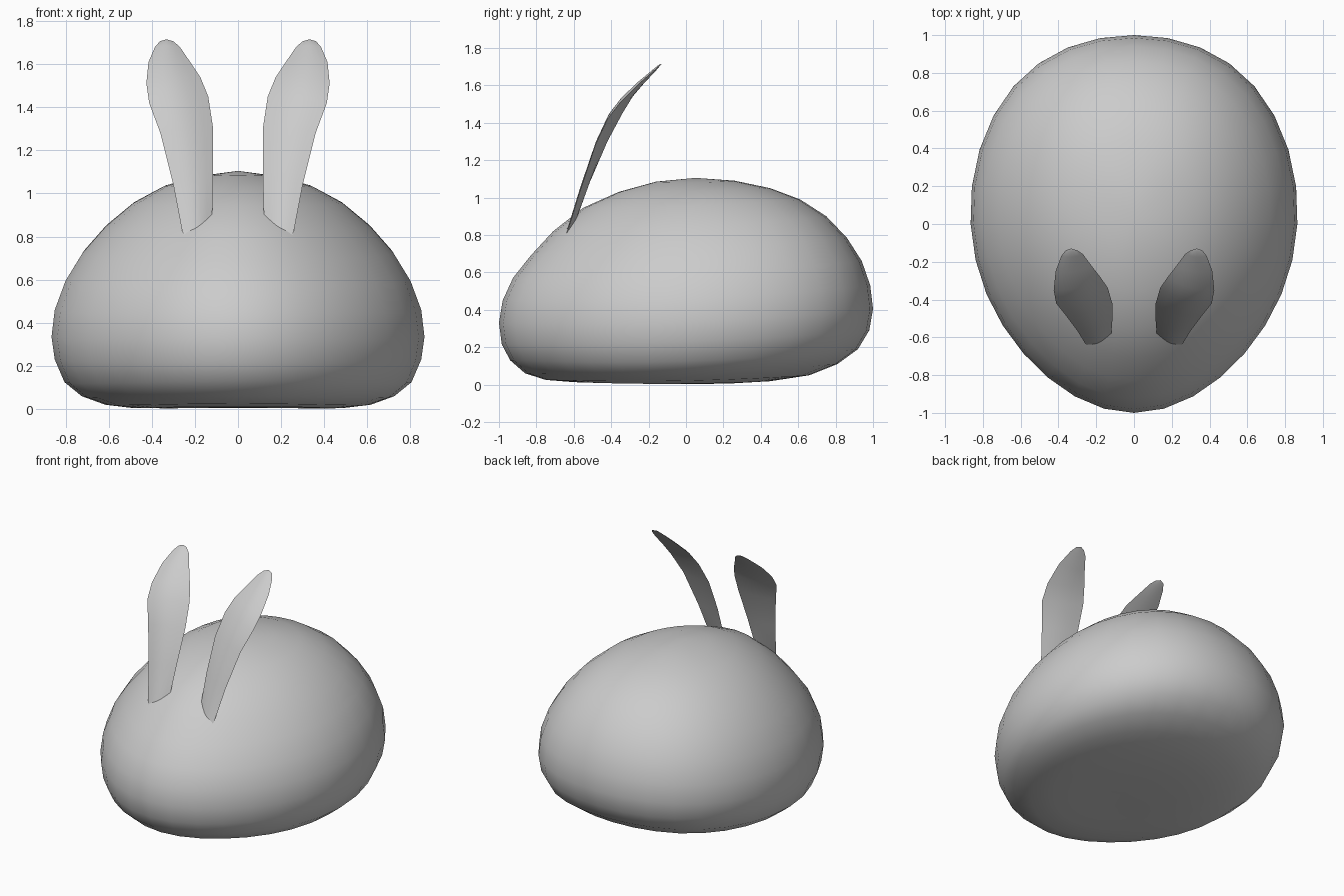
import bpy, bmesh, math
from mathutils import Vector

if "Cube" in bpy.data.objects:
    bpy.data.objects.remove(bpy.data.objects["Cube"])

def loft(name, rings, start, end):
    """Closed skin through equal-length rings; start/end are pole points or None for flat caps."""
    bm = bmesh.new()
    vr = [[bm.verts.new(p) for p in r] for r in rings]
    n = len(vr[0])
    for a, b in zip(vr, vr[1:]):
        for i in range(n):
            j = (i + 1) % n
            bm.faces.new((a[i], a[j], b[j], b[i]))
    for ring, pole in ((vr[0], start), (vr[-1], end)):
        if pole is None:
            bm.faces.new(ring)
        else:
            v = bm.verts.new(pole)
            for i in range(n):
                bm.faces.new((ring[i], ring[(i + 1) % n], v))
    bmesh.ops.recalc_face_normals(bm, faces=bm.faces)
    me = bpy.data.meshes.new(name)
    bm.to_mesh(me)
    bm.free()
    ob = bpy.data.objects.new(name, me)
    bpy.context.collection.objects.link(ob)
    bpy.ops.object.select_all(action='DESELECT')
    ob.select_set(True)
    bpy.context.view_layer.objects.active = ob
    bpy.ops.object.shade_smooth_by_angle(angle=math.radians(60))
    return ob

# Body: rows of (front y, front z, back y, back z, side x, side z)
ROWS = [
    (-.16, 1.085, .26, 1.09, .18, 1.08), (-.36, 1.03, .45, 1.05, .34, 1.035),
    (-.55, .945, .61, .99, .485, .955), (-.71, .82, .75, .90, .615, .845),
    (-.83, .69, .86, .785, .72, .725), (-.925, .57, .94, .66, .80, .595),
    (-.98, .45, .985, .53, .85, .46), (-1.0, .33, 1.0, .405, .865, .335),
    (-.985, .215, .98, .29, .85, .23), (-.94, .13, .92, .19, .805, .125),
    (-.86, .06, .81, .11, .725, .06), (-.75, .025, .66, .05, .615, .02),
    (-.60, .013, .45, .018, .48, .004), (-.43, .012, .24, .006, .33, .004),
    (-.25, .012, .05, .006, .17, .006)]

def body_ring(row):
    fy, fz, by, bz, sx, sz = row
    pts = []
    for k in range(32):
        a = 2 * math.pi * k / 32
        s, c = math.sin(a), math.cos(a)
        half = (by - fy) / 2
        pts.append((sx * c * (1 + .06 * s),
                    (fy + by) / 2 + half * s + .022 * half * math.sin(2 * a) ** 2,
                    sz + (bz - fz) / 2 * s + ((bz + fz) / 2 - sz) * s * s))
    return pts

loft("body", [body_ring(r) for r in ROWS], (0, .05, 1.105), (0, -.1, .008))

# Ears: outer and inner edge points, joined by a thin lens section
EDGES = [
    ((.235, -.66, .76), (.122, -.60, .83)), ((.26, -.63, .83), (.12, -.58, .90)),
    ((.30, -.565, 1.04), (.115, -.515, 1.08)), ((.36, -.485, 1.28), (.115, -.42, 1.30)),
    ((.412, -.42, 1.42), (.138, -.34, 1.45)), ((.425, -.35, 1.51), (.175, -.285, 1.54)),
    ((.415, -.25, 1.61), (.222, -.225, 1.61)), ((.385, -.17, 1.68), (.27, -.16, 1.68)),
    ((.362, -.14, 1.706), (.30, -.14, 1.706))]

def ear_ring(outer, inner):
    o, i = Vector(outer), Vector(inner)
    w = (o - i).length
    n = Vector((.1, -.85, .5)).normalized()
    ts = [k / 6 for k in range(7)]
    front = [o.lerp(i, t) + n * w * .10 * math.sin(math.pi * t) for t in ts]
    back = [o.lerp(i, t) - n * w * .03 * math.sin(math.pi * t) for t in ts[-2:0:-1]]
    return front + back

ears = loft("ears", [ear_ring(o, i) for o, i in EDGES], None, (.332, -.13, 1.715))
mirror = ears.modifiers.new("mirror", 'MIRROR')
mirror.use_axis[0] = True
